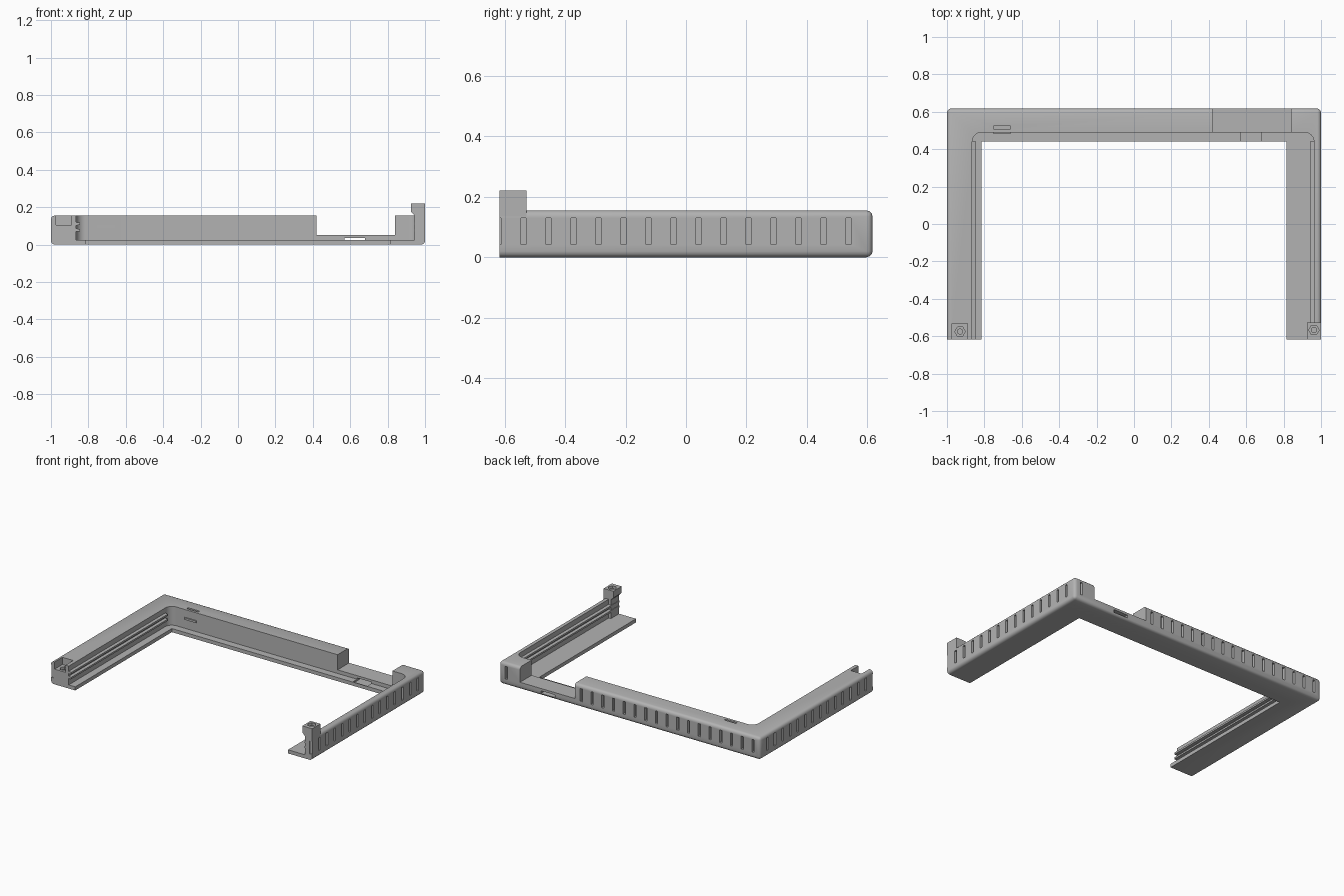
import bpy, bmesh
from math import cos, sin, pi, radians

old = bpy.data.objects.get("Cube")
if old:
    bpy.data.objects.remove(old)

grey = bpy.data.materials.new("plain grey")
grey.use_nodes = True
colour = (0.45, 0.45, 0.45, 1)
grey.diffuse_color = colour
grey.node_tree.nodes["Principled BSDF"].inputs["Base Color"].default_value = colour

HALF_D, HEIGHT, PLATE_Z = 0.617, 0.155, 0.025


def finish(name, bm):
    bmesh.ops.recalc_face_normals(bm, faces=bm.faces)
    mesh = bpy.data.meshes.new(name)
    bm.to_mesh(mesh)
    bm.free()
    mesh.materials.append(grey)
    ob = bpy.data.objects.new(name, mesh)
    bpy.context.collection.objects.link(ob)
    return ob


def add_prism(bm, outline, z0, z1):
    face = bm.faces.new([bm.verts.new((x, y, z0)) for x, y in outline])
    new = bmesh.ops.extrude_face_region(bm, geom=[face])["geom"]
    for v in new:
        if isinstance(v, bmesh.types.BMVert):
            v.co.z = z1


def add_box(bm, x0, x1, y0, y1, z0, z1):
    add_prism(bm, [(x0, y0), (x1, y0), (x1, y1), (x0, y1)], z0, z1)


def polygon(cx, cy, r, n):
    return [(cx + r * cos(2 * pi * i / n), cy + r * sin(2 * pi * i / n)) for i in range(n)]


def arc(cx, cy, r, a0, a1, n=8):
    steps = [radians(a0 + (a1 - a0) * i / n) for i in range(n + 1)]
    return [(cx + r * cos(a), cy + r * sin(a)) for a in steps]


def extrude_y(name, profile, y0, y1):
    bm = bmesh.new()
    face = bm.faces.new([bm.verts.new((x, y0, z)) for x, z in profile])
    new = bmesh.ops.extrude_face_region(bm, geom=[face])["geom"]
    for v in new:
        if isinstance(v, bmesh.types.BMVert):
            v.co.y = y1
    return finish(name, bm)


def cut(target, bm):
    cutter = finish("cutter", bm)
    cutter.hide_render = True
    mod = target.modifiers.new("cut", "BOOLEAN")
    mod.operation, mod.solver, mod.object = "DIFFERENCE", "EXACT", cutter
    bpy.context.view_layer.objects.active = target
    bpy.ops.object.modifier_apply(modifier=mod.name)
    bpy.data.objects.remove(cutter)


# Three-sided wall with rounded inner corners and softened outer edges
inner_left, inner_right, inner_back, r = -0.865, 0.962, 0.49, 0.05
outline = [(-1, -HALF_D), (-1, HALF_D), (1, HALF_D), (1, -HALF_D), (inner_right, -HALF_D)]
outline += arc(inner_right - r, inner_back - r, r, 0, 90)
outline += arc(inner_left + r, inner_back - r, r, 90, 180)
outline += [(inner_left, -HALF_D)]
bm = bmesh.new()
add_prism(bm, outline, 0, HEIGHT)


def is_outer(e):
    x, y, z = (e.verts[0].co + e.verts[1].co) / 2
    return abs(x) > 0.999 and y > -0.6 or y > HALF_D - 0.001


bmesh.ops.bevel(bm, geom=[e for e in bm.edges if is_outer(e)], offset=0.02,
                segments=3, profile=0.5, affect="EDGES")
wall = finish("wall_frame", bm)

# Gap in the back wall
bm = bmesh.new()
add_box(bm, 0.42, 0.84, 0.4, 0.7, 0.05, 0.3)
cut(wall, bm)

# Vent recesses around the outside
bm = bmesh.new()
w, depth = 0.0085, 0.02
for i in range(15):
    y = -0.6195 + 0.0826 * i
    for s in (-1, 1):
        xs = sorted((s * (1 - depth), s * 1.1))
        add_box(bm, *xs, y - w, y + w, 0.042, 0.13)
for i in range(24):
    x = -0.945 + 0.0822 * i
    if not 0.38 < x < 0.88:
        add_box(bm, x - w, x + w, HALF_D - depth, 0.7, 0.042, 0.13)
cut(wall, bm)

# Slots in the back wall, and the nut pocket at the left end
bm = bmesh.new()
add_box(bm, -0.75, -0.66, 0.508, 0.524, 0.1, 0.2)
add_box(bm, 0.57, 0.68, 0.4, 0.7, 0.015, 0.034)
add_box(bm, -0.973, -0.89, -0.7, -0.532, 0.105, 0.2)
cut(wall, bm)
bm = bmesh.new()
add_prism(bm, polygon(-0.93, -0.575, 0.028, 6), 0.08, 0.12)
cut(wall, bm)

# Thin floor plate running inside the walls
floor_outline = [(-0.9, -HALF_D), (-0.9, 0.55), (0.975, 0.55), (0.975, -HALF_D),
                 (0.815, -HALF_D), (0.815, 0.44), (-0.815, 0.44), (-0.815, -HALF_D)]
bm = bmesh.new()
add_prism(bm, floor_outline, 0, PLATE_Z)
plate = finish("floor_plate", bm)
bm = bmesh.new()
add_box(bm, 0.57, 0.68, 0.445, 0.7, 0.015, 0.034)
cut(plate, bm)

# Paired guide rails along the inner faces of both arms
for side, x in (("left_end", inner_left), ("right_end", inner_right)):
    d = 0.02 if x < 0 else -0.02
    for part, z in (("lower", 0.068), ("upper", 0.102)):
        extrude_y(f"{side}_{part}_rail",
                  [(x - d / 4, z), (x + d, z + 0.003), (x + d, z + 0.015), (x - d / 4, z + 0.018)],
                  -HALF_D, 0.44)

# Small tab on the inner face of the back wall
bm = bmesh.new()
add_box(bm, -0.75, -0.66, 0.482, 0.5, 0.088, 0.102)
finish("back_wall_tab", bm)

# Raised screw post on the right arm, flaring out to its head
post = extrude_y("screw_post",
                 [(1, 0.02), (1, 0.22), (0.925, 0.22), (0.925, 0.175), (0.945, 0.155), (0.945, 0.02)],
                 -HALF_D, -0.527)
bm = bmesh.new()
add_prism(bm, polygon(0.962, -0.567, 0.028, 6), 0.195, 0.25)
for i in (0, 1):
    y = -0.6195 + 0.0826 * i
    add_box(bm, 0.98, 1.1, y - w, y + w, 0.042, 0.13)
cut(post, bm)

# Screw bosses inside both nut pockets
for name, x, y, z in (("left_end_boss", -0.93, -0.575, 0.08), ("post_boss", 0.962, -0.567, 0.195)):
    bm = bmesh.new()
    add_prism(bm, polygon(x, y, 0.016, 16), z - 0.01, z + 0.012)
    finish(name, bm)

# Smooth only the softened edges
for ob in (wall, post):
    bpy.ops.object.select_all(action="DESELECT")
    ob.select_set(True)
    bpy.context.view_layer.objects.active = ob
    bpy.ops.object.shade_smooth_by_angle(angle=radians(32))
